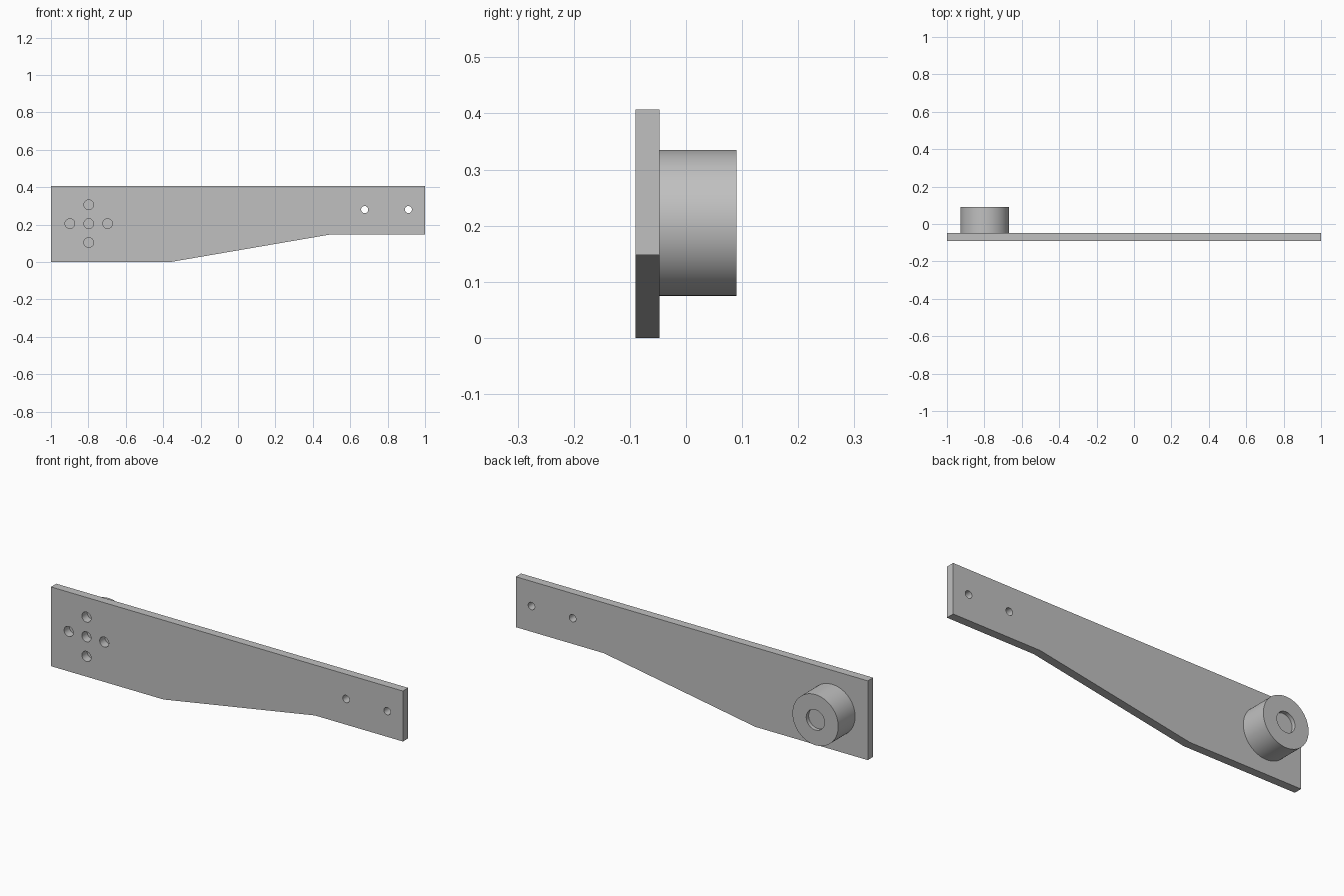
import bpy, bmesh
from math import cos, sin, pi, radians
from mathutils import Matrix, Vector

cube = bpy.data.objects.get("Cube")
if cube:
    bpy.data.objects.remove(cube, do_unlink=True)

FRONT, SEAT, BACK = -0.09, -0.047, 0.09
HUB_X, HUB_Z = -0.798, 0.205

grey = bpy.data.materials.new("plain_grey")
grey.use_nodes = True
colour = (0.53, 0.53, 0.53, 1)
grey.diffuse_color = colour
grey.node_tree.nodes["Principled BSDF"].inputs["Base Color"].default_value = colour


def add_object(name, bm):
    bmesh.ops.recalc_face_normals(bm, faces=bm.faces)
    mesh = bpy.data.meshes.new(name)
    bm.to_mesh(mesh)
    bm.free()
    mesh.materials.append(grey)
    obj = bpy.data.objects.new(name, mesh)
    bpy.context.collection.objects.link(obj)
    return obj


def smooth(obj):
    bpy.ops.object.select_all(action="DESELECT")
    obj.select_set(True)
    bpy.context.view_layer.objects.active = obj
    bpy.ops.object.shade_smooth_by_angle(angle=radians(30))


# Tapered arm plate
bm = bmesh.new()
outline = [(-1, 0), (-0.36, 0), (0.5, 0.148), (1, 0.148), (1, 0.407), (-1, 0.407)]
face = bm.faces.new([bm.verts.new((x, FRONT, z)) for x, z in outline])
extruded = bmesh.ops.extrude_face_region(bm, geom=[face])["geom"]
bmesh.ops.translate(bm, vec=(0, SEAT - FRONT, 0),
                    verts=[v for v in extruded if isinstance(v, bmesh.types.BMVert)])
plate = add_object("arm_plate", bm)

# Drill holes: a cross of five at the hub, two small ones at the tip
holes = [(HUB_X + dx, HUB_Z + dz, 0.026)
         for dx, dz in ((0, 0), (0.101, 0), (-0.101, 0), (0, 0.101), (0, -0.101))]
holes += [(x, 0.28, 0.019) for x in (0.677, 0.911)]
bm = bmesh.new()
for x, z, radius in holes:
    place = Matrix.Translation((x, (FRONT + SEAT) / 2, z)) @ Matrix.Rotation(pi / 2, 4, "X")
    bmesh.ops.create_cone(bm, cap_ends=True, segments=48, radius1=radius,
                          radius2=radius, depth=0.1, matrix=place)
drills = add_object("hole_cutter", bm)
drills.hide_render = True

cut = plate.modifiers.new("holes", "BOOLEAN")
cut.operation = "DIFFERENCE"
cut.solver = "EXACT"
cut.object = drills
bpy.context.view_layer.objects.active = plate
bpy.ops.object.modifier_apply(modifier=cut.name)
bpy.data.objects.remove(drills, do_unlink=True)
smooth(plate)

# Round hub boss with a shallow recess in its back face
bm = bmesh.new()
profile = [(0, SEAT), (0.13, SEAT), (0.13, BACK), (0.052, BACK),
           (0.052, BACK - 0.02), (0, BACK - 0.02)]
verts = [bm.verts.new((HUB_X + r, y, HUB_Z)) for r, y in profile]
edges = [bm.edges.new(pair) for pair in zip(verts, verts[1:])]
bmesh.ops.spin(bm, geom=verts + edges, cent=(HUB_X, 0, HUB_Z), axis=(0, 1, 0),
               angle=2 * pi, steps=96, use_duplicate=False)
bmesh.ops.remove_doubles(bm, verts=bm.verts, dist=0.0001)
smooth(add_object("hub_boss", bm))
